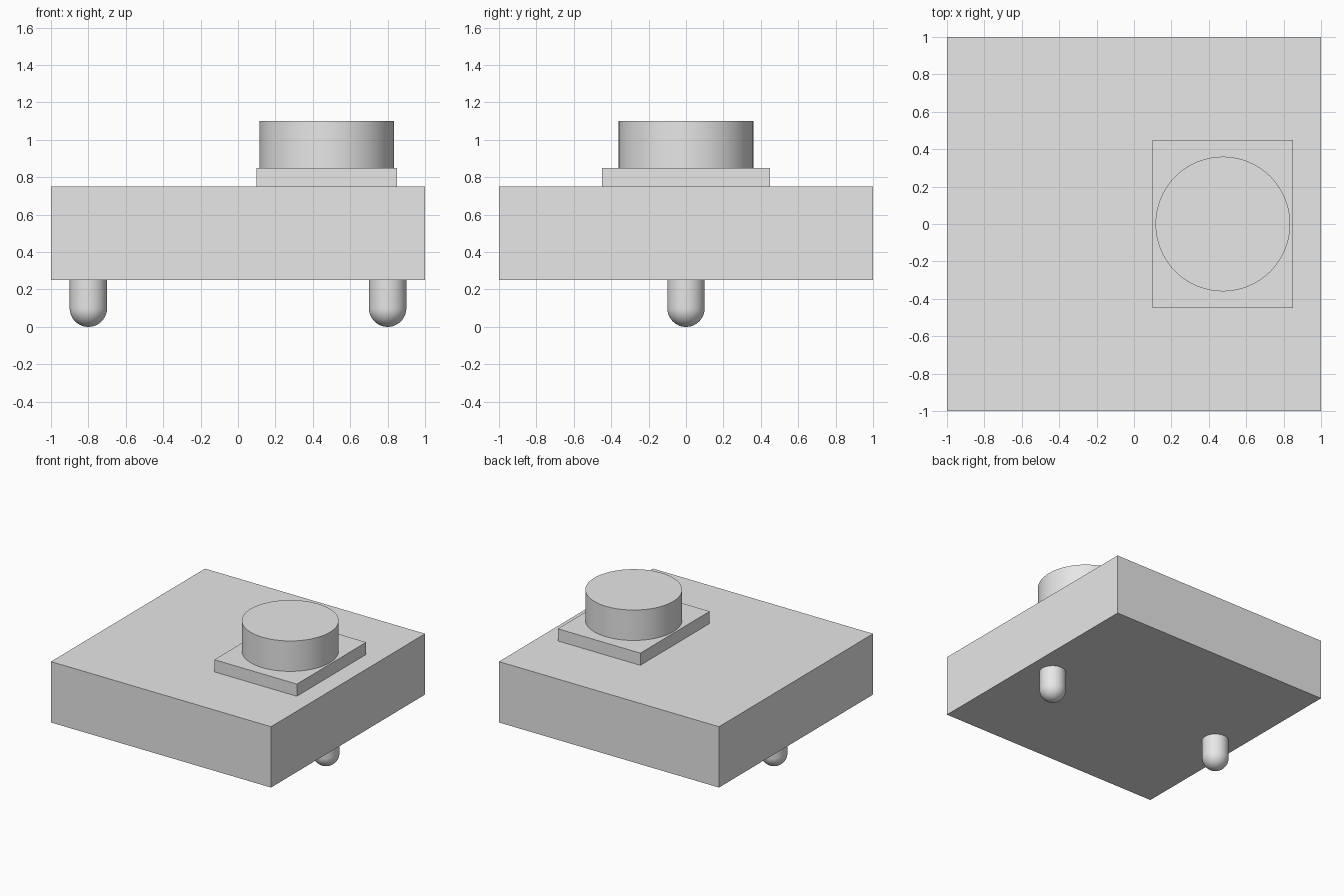
import bpy
import bmesh
from math import sin, cos, pi, radians

default_cube = bpy.data.objects.get("Cube")
if default_cube:
    bpy.data.objects.remove(default_cube, do_unlink=True)

grey = bpy.data.materials.new("light_grey")
grey.use_nodes = True
colour = (0.8, 0.8, 0.8, 1.0)
grey.diffuse_color = colour
grey.node_tree.nodes["Principled BSDF"].inputs["Base Color"].default_value = colour


def add_object(name, bm, location, smooth=False):
    bmesh.ops.recalc_face_normals(bm, faces=bm.faces[:])
    mesh = bpy.data.meshes.new(name)
    bm.to_mesh(mesh)
    bm.free()
    mesh.materials.append(grey)
    obj = bpy.data.objects.new(name, mesh)
    obj.location = location
    bpy.context.collection.objects.link(obj)
    if smooth:
        bpy.ops.object.select_all(action="DESELECT")
        obj.select_set(True)
        bpy.context.view_layer.objects.active = obj
        bpy.ops.object.shade_smooth_by_angle(angle=radians(30))
    return obj


def box(name, size, location):
    bm = bmesh.new()
    bmesh.ops.create_cube(bm, size=1)
    bmesh.ops.scale(bm, vec=size, verts=bm.verts[:])
    return add_object(name, bm, location)


def lathe(name, profile, location, steps=64):
    """Revolve an (r, z) profile about the vertical axis."""
    bm = bmesh.new()
    verts = [bm.verts.new((r, 0, z)) for r, z in profile]
    edges = [bm.edges.new(pair) for pair in zip(verts, verts[1:])]
    bmesh.ops.spin(bm, geom=verts + edges, cent=(0, 0, 0), axis=(0, 0, 1),
                   angle=2 * pi, steps=steps)
    bmesh.ops.remove_doubles(bm, verts=bm.verts[:], dist=1e-5)
    return add_object(name, bm, location, smooth=True)


# Main block and the raised plate on its left half
box("body_block", (2, 2, 0.5), (0, 0, 0.5))
box("button_plate", (0.75, 0.9, 0.1), (0.475, 0, 0.8))

# Round button
lathe("round_button", [(0, 0), (0.36, 0), (0.36, 0.25), (0, 0.25)],
      (0.475, 0, 0.85), steps=96)

# Pins with hemispherical tips
radius = 0.1
arc = [i * pi / 24 for i in range(13)]
pin_profile = [(radius * sin(a), radius * (1 - cos(a))) for a in arc]
pin_profile += [(radius, 0.25), (0, 0.25)]
for side, x in (("right", -0.8), ("left", 0.8)):
    lathe(side + "_pin", pin_profile, (x, 0, 0))
